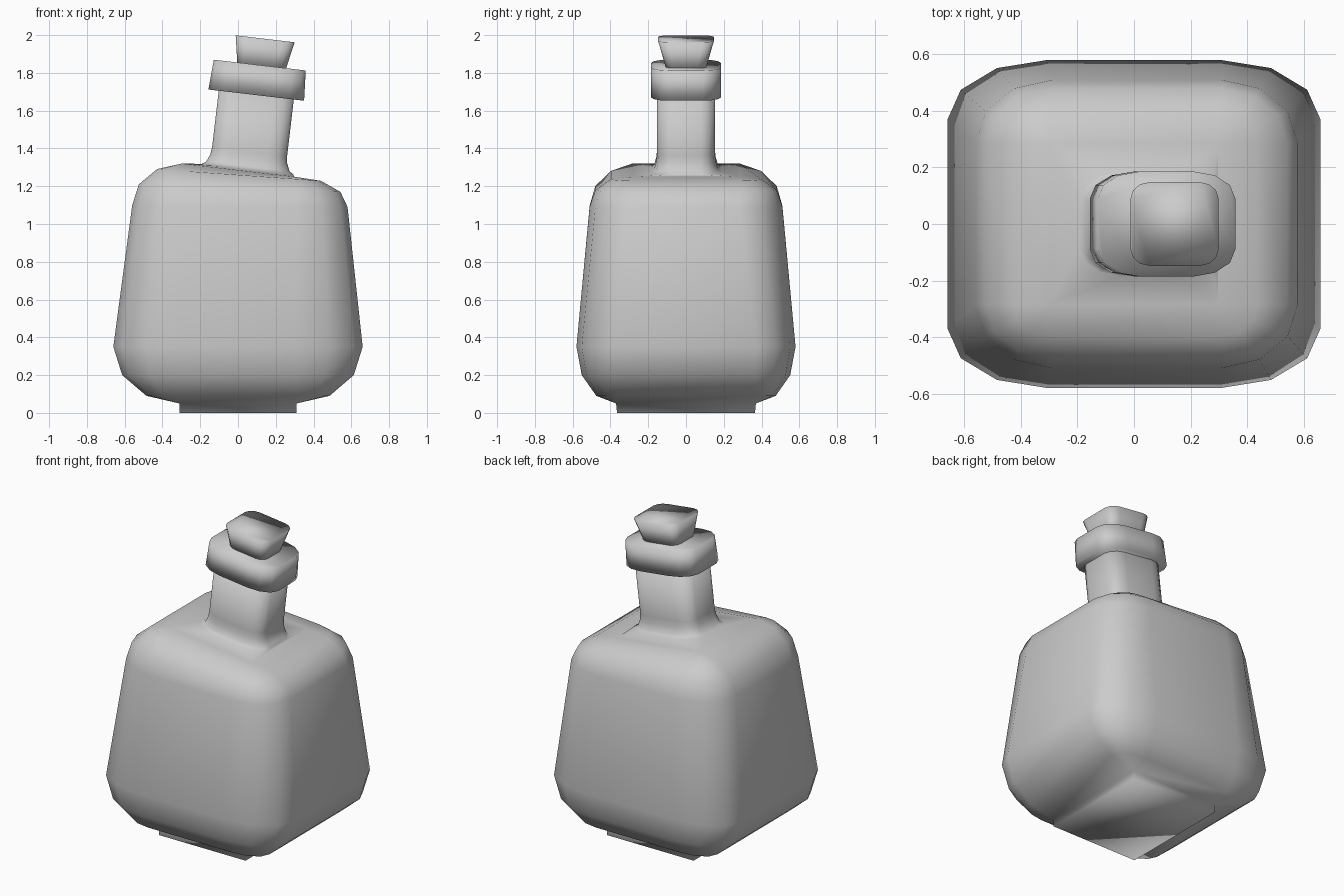
import bpy, bmesh
from math import sin, cos, radians, atan2, pi

if "Cube" in bpy.data.objects:
    bpy.data.objects.remove(bpy.data.objects["Cube"])

SEG = 3                      # bevel segments
TILT = radians(6.7)          # lean of the neck
OX, OZ = 0.05, 1.285         # neck root


def ring(cx, cz, t, kx, ky, rx, ry):
    """Rounded rectangle: flat half sizes kx, ky plus corner radii rx, ry, tilted by t."""
    pts = []
    for q, (sx, sy) in enumerate([(1, 1), (-1, 1), (-1, -1), (1, -1)]):
        for i in range(SEG + 1):
            a = (q + i / SEG) * pi / 2
            u = sx * kx + rx * cos(a)
            pts.append((cx + u * cos(t), sy * ky + ry * sin(a), cz - u * sin(t)))
    return pts


def neck_ring(s, kx, ky, rx, ry, off=0.0):
    """Ring at distance s along the leaning neck axis."""
    return ring(OX + s * sin(TILT) + off, OZ + s * cos(TILT), TILT, kx, ky, rx, ry)


def loft(name, rings):
    bm = bmesh.new()
    vs = [[bm.verts.new(p) for p in r] for r in rings]
    n = len(vs[0])
    for a, b in zip(vs, vs[1:]):
        for i in range(n):
            j = (i + 1) % n
            bm.faces.new((a[i], a[j], b[j], b[i]))
    bm.faces.new(vs[0][::-1])
    bm.faces.new(vs[-1])
    bmesh.ops.remove_doubles(bm, verts=bm.verts[:], dist=1e-4)
    bmesh.ops.recalc_face_normals(bm, faces=bm.faces[:])
    for f in bm.faces:
        f.smooth = True
    me = bpy.data.meshes.new(name)
    bm.to_mesh(me)
    bm.free()
    ob = bpy.data.objects.new(name, me)
    bpy.context.collection.objects.link(ob)
    return ob


angles = [radians(90 * i / SEG) for i in range(SEG + 1)]

# Bottle: square foot, bevelled bottom, bevelled sloping shoulders, flared neck
rings = [ring(0, 0, 0, 0.31, 0.365, 0, 0)]
for a in reversed(angles):
    c = round(cos(a), 6)
    rings.append(ring(0, 0.35 - 0.3 * sin(a), 0, 0.31, 0.37, 0.35 * c, 0.21 * c))
for a in angles:
    c = round(cos(a), 6)
    left, right = 1.1 + 0.22 * sin(a), 1.09 + 0.16 * sin(a)
    t = atan2(left - right, 2 * (0.3 + 0.27 * c))
    rings.append(ring(0.01 * c, (left + right) / 2, t, 0.3, 0.285, 0.27 * c, 0.225 * c))
for s, grow in [(0.005, 0.045), (0.02, 0.022), (0.06, 0.005), (0.1, 0), (0.42, 0)]:
    rings.append(neck_ring(s, 0.1, 0.08, 0.1 + grow, 0.073 + grow * 0.7))
loft("bottle", rings)

# Collar around the mouth
loft("collar", [neck_ring(0.4, 0.1, 0.09, 0.155, 0.095),
                neck_ring(0.56, 0.1, 0.09, 0.145, 0.095)])

# Flared stopper
loft("stopper", [neck_ring(0.53, 0.07, 0.055, 0.055, 0.045, 0.01),
                 neck_ring(0.70, 0.09, 0.09, 0.067, 0.058, 0.012)])
